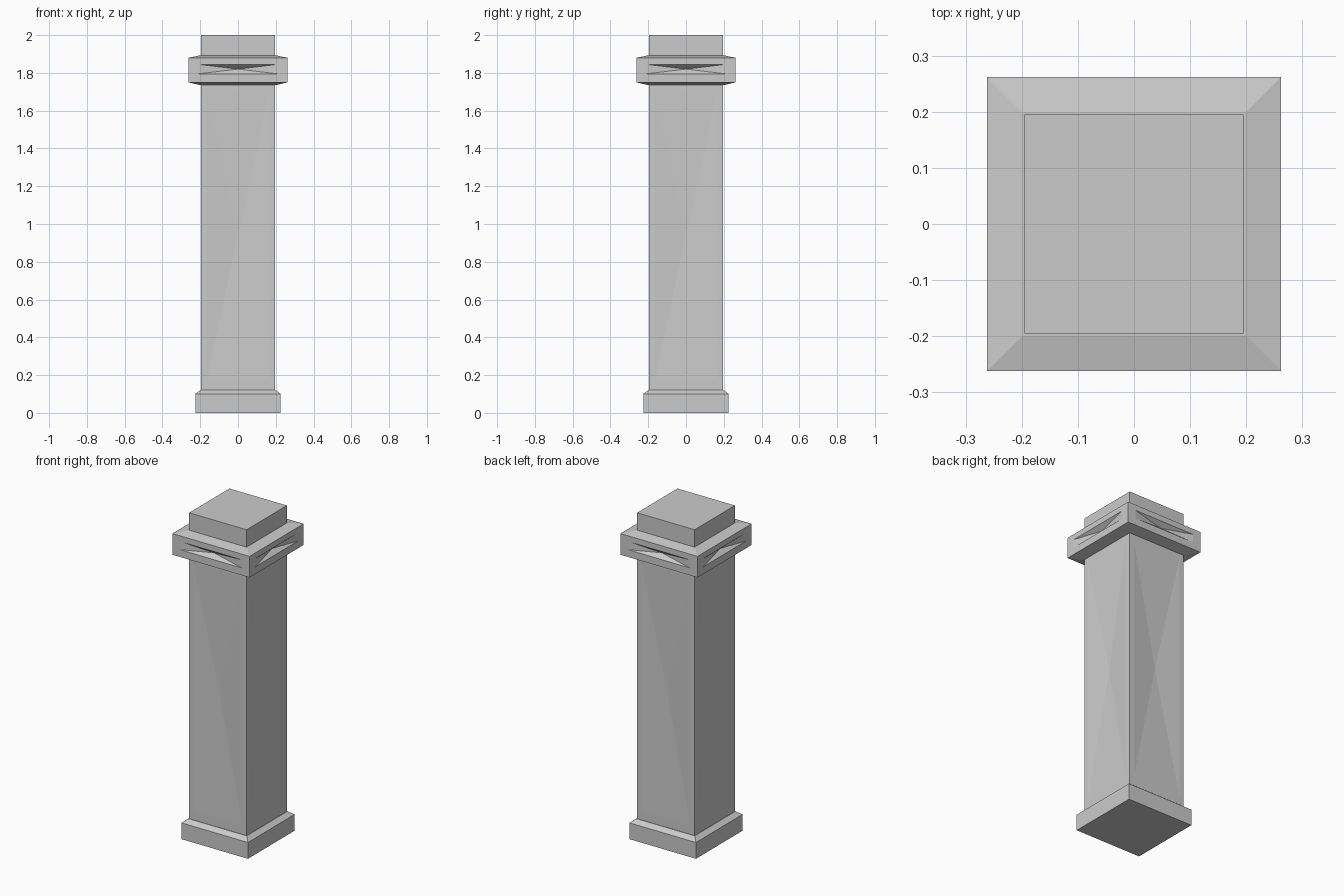
import bpy, bmesh

if "Cube" in bpy.data.objects:
    bpy.data.objects.remove(bpy.data.objects["Cube"], do_unlink=True)

stone = bpy.data.materials.new("grey stone")
stone.use_nodes = True
colour = (0.6, 0.6, 0.6, 1)
stone.diffuse_color = colour
stone.node_tree.nodes["Principled BSDF"].inputs["Base Color"].default_value = colour


def square_tower(name, profile, panel=None):
    """Stack square rings of (half width, height); panel = (ring, half width, low, high, depth)."""
    bm = bmesh.new()
    corners = ((-1, -1), (1, -1), (1, 1), (-1, 1))
    rings = [[bm.verts.new((x * w, y * w, z)) for x, y in corners] for w, z in profile]
    bm.faces.new(rings[0][::-1])
    bm.faces.new(rings[-1])
    for level, (low, high) in enumerate(zip(rings, rings[1:])):
        for i in range(4):
            j = (i + 1) % 4
            if panel is None or level != panel[0]:
                bm.faces.new((low[i], low[j], high[j], high[i]))
                continue
            # frame around a shallow sunken pyramid
            _, half, bottom, top, depth = panel
            w = profile[level][0]
            nx, ny = ((0, -1), (1, 0), (0, 1), (-1, 0))[i]
            tx, ty = -ny, nx

            def point(side, z, out):
                return bm.verts.new((nx * out + tx * side, ny * out + ty * side, z))

            outer = [low[i], low[j], high[j], high[i]]
            inner = [point(-half, bottom, w), point(half, bottom, w),
                     point(half, top, w), point(-half, top, w)]
            centre = point(0, (bottom + top) / 2, w - depth)
            for a in range(4):
                b = (a + 1) % 4
                bm.faces.new((outer[a], outer[b], inner[b], inner[a]))
                bm.faces.new((inner[a], inner[b], centre))
    mesh = bpy.data.meshes.new(name)
    bm.normal_update()
    bm.to_mesh(mesh)
    bm.free()
    mesh.materials.append(stone)
    obj = bpy.data.objects.new(name, mesh)
    bpy.context.collection.objects.link(obj)
    return obj


# Plinth with a sloped top
square_tower("plinth", [(0.226, 0), (0.226, 0.1), (0.198, 0.122)])
# Shaft with a long sunken panel on each side
square_tower("shaft", [(0.195, 0.11), (0.195, 1.745)], (0, 0.165, 0.18, 1.7, 0.015))
# Collar with bevelled top and bottom and a narrow sunken panel on each side
square_tower("collar", [(0.2, 1.735), (0.262, 1.75), (0.262, 1.88), (0.2, 1.893)],
             (1, 0.21, 1.795, 1.845, 0.03))
# Square block on top
square_tower("cap", [(0.195, 1.885), (0.195, 2)])
